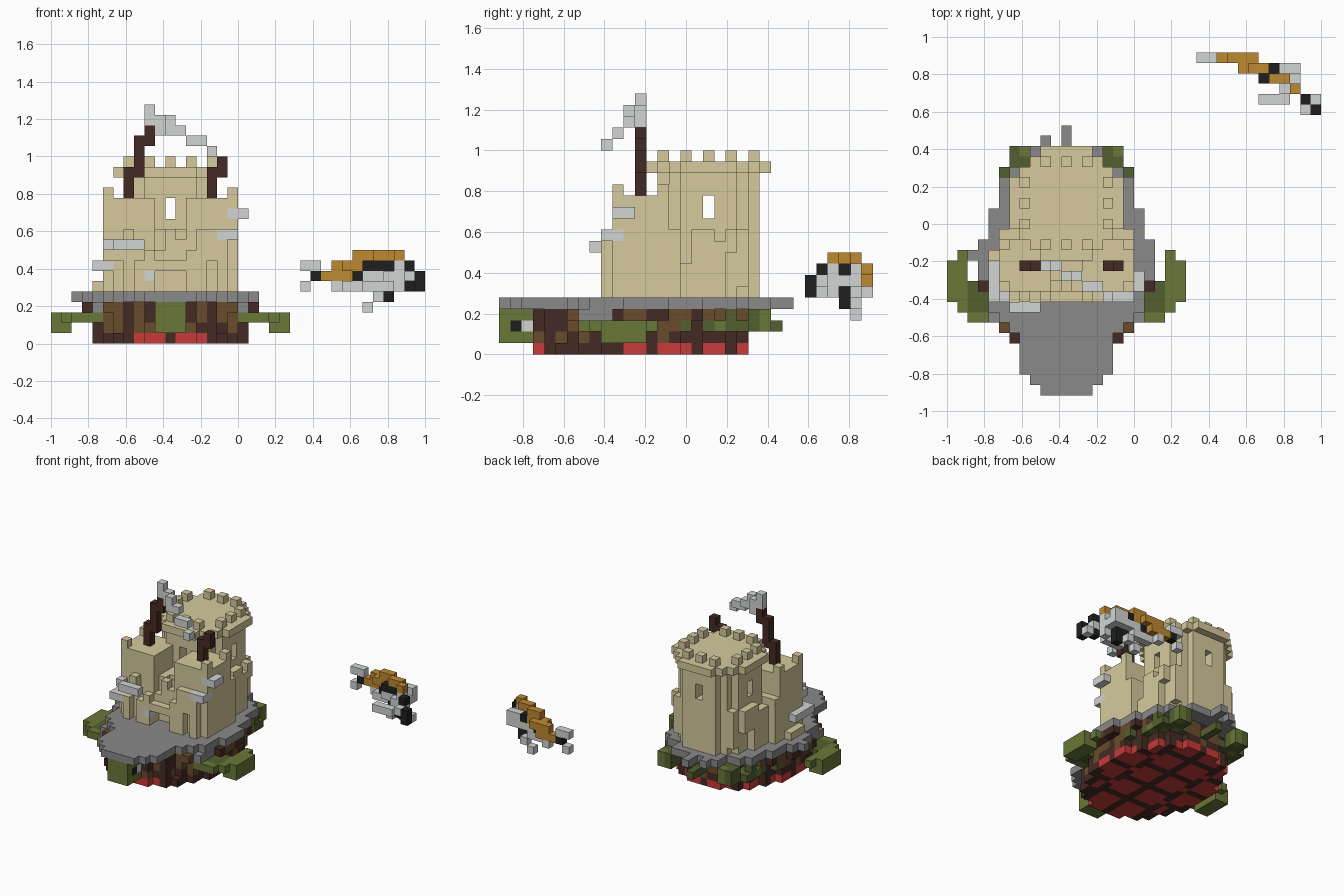
import bpy
import bmesh
import random
from itertools import product
from math import hypot

if "Cube" in bpy.data.objects:
    bpy.data.objects.remove(bpy.data.objects["Cube"], do_unlink=True)

random.seed(4)
UNIT = 1 / 18           # edge of one block
MID = 11                # column index of the symmetry plane
SPAN_Y = 33


def material(name, hex_code):
    rgb = [int(hex_code[n:n + 2], 16) / 255 for n in (0, 2, 4)]
    linear = [c / 12.92 if c < 0.04 else ((c + 0.055) / 1.055) ** 2.4 for c in rgb]
    mat = bpy.data.materials.new(name)
    mat.use_nodes = True
    mat.diffuse_color = (*linear, 1)
    mat.node_tree.nodes["Principled BSDF"].inputs["Base Color"].default_value = (*linear, 1)
    return mat


MATERIALS = {
    "sandstone": material("sandstone", "d6ca9d"),
    "slate": material("slate", "8a8a8a"),
    "pale_grey": material("pale_grey", "d2d5d5"),
    "dark_brown": material("dark_brown", "452a23"),
    "brown": material("brown", "6a4c2d"),
    "green": material("green", "6a7838"),
    "dark_green": material("dark_green", "53602f"),
    "red": material("red", "c93a3a"),
    "black": material("black", "1e1f1f"),
    "gold": material("gold", "be8830"),
}


def box(i0, i1, j0, j1, k0, k1):
    """Cells of a block with inclusive limits."""
    return set(product(range(i0, i1 + 1), range(j0, j1 + 1), range(k0, k1 + 1)))


def disc(ci, cj, ri, rj, k0, k1):
    """Cells of an elliptical drum centred on cell (ci, cj)."""
    reach_i, reach_j = int(ri), int(rj)
    return {c for c in box(ci - reach_i, ci + reach_i, cj - reach_j, cj + reach_j, k0, k1)
            if ((c[0] - ci) / ri) ** 2 + ((c[1] - cj) / rj) ** 2 <= 1}


def mirrored(cells):
    return cells | {(2 * MID - i, j, k) for i, j, k in cells}


def build(name, cells, colour):
    """Skin a set of cells; colour is a material name or a rule giving one."""
    rule = colour if callable(colour) else lambda cell: colour
    bm = bmesh.new()
    corners = {}
    slots = []

    def corner(p):
        if p not in corners:
            corners[p] = bm.verts.new((p[0] * UNIT - 1, (p[1] - SPAN_Y / 2) * UNIT, p[2] * UNIT))
        return corners[p]

    for cell in sorted(cells):
        shade = rule(cell)
        if shade not in slots:
            slots.append(shade)
        for axis, side in product(range(3), (0, 1)):
            near = list(cell)
            near[axis] += 2 * side - 1
            if tuple(near) in cells:
                continue
            u, v = (axis + 1) % 3, (axis + 2) % 3
            loop = []
            for du, dv in ((0, 0), (1, 0), (1, 1), (0, 1)):
                p = list(cell)
                p[axis] += side
                p[u] += du
                p[v] += dv
                loop.append(corner(tuple(p)))
            face = bm.faces.new(loop if side else loop[::-1])
            face.material_index = slots.index(shade)
    mesh = bpy.data.meshes.new(name)
    bm.to_mesh(mesh)
    bm.free()
    for shade in slots:
        mesh.materials.append(MATERIALS[shade])
    obj = bpy.data.objects.new(name, mesh)
    bpy.context.collection.objects.link(obj)


# Stone deck, narrow at the front and wide amidships
half_widths = [2, 3, 4, 4, 4, 4, 5, 6, 7, 7, 7, 8, 8, 8, 8, 7, 7, 7, 6, 6, 6, 5, 3, 3]
deck = set()
for j, w in enumerate(half_widths):
    deck |= box(MID - w, MID + w, j, j, 4, 4)
deck |= (box(2, 2, 13, 13, 4, 4) | box(9, 9, 24, 24, 4, 4) | box(MID, MID, 24, 25, 4, 4)
         | mirrored(box(18, 18, 7, 9, 3, 3)))
build("deck", deck, "slate")

# Plated shell: many-sided plates with dark seams
plates = [(MID + s * w, j + shift) for s in (-1, 1)
          for w, shift in ((2.2, 0), (6.2, 2.2)) for j in range(1, 26, 4)]


def seam(cell, width):
    near = sorted(hypot(cell[0] - a, cell[1] - b) for a, b in plates)
    return near[1] - near[0] < width


belly = disc(MID, 12, 7.6, 9.6, 0, 0)


def belly_colour(c):
    i, j, k = c
    if j < 12 and (i, j - 2, k) not in belly:       # front rim
        return "red" if 0 < abs(i - MID) < 4 else "dark_brown"
    return "dark_brown" if seam(c, 0.75) else "red"


def shell_colour(c):
    if c[2] == 1:
        return "brown" if (c[0] + c[1]) % 4 == 0 else "dark_brown"
    return "dark_brown" if seam(c, 1.2) else "brown"


build("belly_plates", belly, belly_colour)
upper = {c for c in disc(MID, 12, 8.6, 9.6, 3, 3) if (c[0], c[1], 4) in deck}
upper |= mirrored({(19, 10, 3), (17, 6, 3)})
lower = {c for c in disc(MID, 12, 7.6, 9.6, 1, 2) if abs(c[0] - MID) <= half_widths[c[1]]}
build("shell", upper | lower, shell_colour)


# Head with eyes
def head_colour(c):
    if c[0] != MID and c[2] == 2 and c[1] in (1, 2):
        return "black" if c[1] == 1 else "pale_grey"
    return "green"


build("head", box(10, 12, 0, 3, 1, 3), head_colour)

# Flippers and tail
front = (box(18, 20, 7, 7, 2, 2) | box(18, 21, 8, 8, 2, 2) | box(19, 22, 9, 9, 2, 2)
         | box(20, 20, 10, 10, 2, 2) | box(21, 22, 9, 12, 1, 2) | box(21, 21, 13, 13, 2, 2))
build("front_flippers", mirrored(front),
      lambda c: "dark_green" if abs(c[0] - MID) < 10 and c[1] > 7 else "green")
hind = (box(15, 16, 22, 23, 2, 3) | box(14, 17, 18, 21, 2, 2) | box(17, 17, 20, 20, 3, 3)
        | box(18, 18, 13, 16, 2, 2))
build("hind_flippers", mirrored(hind),
      lambda c: "green" if (c[0] + c[1]) % 3 == 0 else "dark_green")
build("tail", box(MID, MID, 21, 24, 2, 2), "dark_green")

# Shards lodged in the walls
shards = (box(4, 4, 9, 12, 7, 7) | box(5, 5, 9, 9, 7, 7) | box(6, 8, 8, 8, 9, 9)
          | box(5, 5, 9, 9, 9, 9) | box(9, 9, 9, 9, 6, 6) | box(16, 17, 9, 9, 10, 10)
          | box(17, 17, 10, 10, 10, 10) | box(18, 18, 10, 11, 12, 12) | box(17, 17, 10, 10, 12, 12))
build("wall_shards", shards, "pale_grey")

# Round keep with cross windows
keep = disc(MID, 18, 4.6, 4.6, 5, 15)
keep -= box(MID, MID, 13, 23, 12, 13) | box(6, 16, 18, 18, 12, 13)
build("keep", keep, "sandstone")
build("keep_roof", disc(MID, 18, 5.5, 5.5, 16, 16), "sandstone")
teeth = {(MID + s * 4, 18 + d, 17) for s in (-1, 1) for d in (-2, 0, 2)}
teeth |= {(MID + d, 18 + s * 4, 17) for s in (-1, 1) for d in (-2, 0, 2)}
build("keep_battlements", teeth, "sandstone")

# Two front turrets with corner merlons on slimmer cores
turret = disc(15, 12, 2.9, 2.9, 10, 13) | disc(15, 12, 2.3, 2.3, 5, 9)
turret |= {(17, 10, 14), (17, 14, 14)}
build("turrets", mirrored(turret) - shards, "sandstone")

# Rough lower walls: uneven stone columns, some standing and some hanging
footing = set()
for i, j, k in mirrored(disc(15, 12, 3.6, 3.6, 5, 5)) | disc(MID, 18, 5.6, 4.6, 5, 5):
    if 5 <= i <= 17:
        low, high = random.choice(((5, 7), (5, 9), (5, 10), (6, 10), (8, 10), (9, 10)))
        footing |= box(i, i, j, j, low, high)
for i, j in product(range(8, 15), range(9, 15)):
    footing |= box(i, i, j, j, 5, min(10, j - 2 + random.choice((0, 1, 2))))
footing |= mirrored(box(16, 17, 14, 15, 5, 10)) | box(4, 4, 11, 13, 5, 5)
footing -= box(10, 12, 9, 10, 5, 6) | shards | mirrored(turret) | keep
build("lower_walls", footing, "sandstone")

# Masts rising from the turrets
build("tall_mast", box(7, 7, 12, 12, 14, 16) | box(8, 8, 12, 12, 16, 19)
      | box(9, 9, 12, 12, 19, 20), "dark_brown")
build("short_mast", box(15, 15, 12, 12, 14, 16) | box(16, 16, 12, 12, 16, 17), "dark_brown")

# Drooping banner
build("banner", box(9, 9, 12, 12, 21, 22) | box(10, 10, 12, 12, 20, 21)
      | box(11, 11, 11, 11, 20, 21) | box(12, 12, 11, 11, 20, 20)
      | box(13, 14, 10, 10, 19, 19) | box(15, 15, 9, 9, 18, 18), "pale_grey")

# Flying creature: golden back, dark body, pale limbs
build("creature_back", box(29, 30, 31, 31, 8, 8) | box(31, 32, 30, 30, 8, 8)
      | box(33, 33, 29, 29, 8, 8) | box(27, 29, 32, 32, 7, 7) | box(26, 28, 32, 32, 6, 6)
      | box(28, 30, 31, 31, 7, 7), "gold")
build("creature_body", box(31, 31, 31, 31, 7, 7) | box(30, 30, 30, 30, 7, 7)
      | box(31, 32, 30, 30, 7, 7) | box(29, 29, 31, 31, 6, 6) | box(25, 25, 32, 32, 6, 6)
      | box(31, 32, 30, 30, 5, 5) | box(32, 32, 30, 30, 4, 4)
      | box(34, 34, 28, 28, 7, 7) | box(35, 35, 27, 27, 5, 6)
      | box(34, 34, 28, 28, 5, 5), "black")
build("creature_limbs", box(24, 25, 32, 32, 7, 7) | box(24, 24, 32, 32, 5, 5)
      | box(30, 32, 30, 31, 6, 6) | box(32, 32, 29, 29, 6, 6) | box(33, 33, 29, 31, 6, 6)
      | box(33, 33, 29, 29, 7, 7) | box(32, 33, 31, 31, 7, 7) | box(28, 30, 31, 31, 5, 5)
      | box(27, 27, 32, 32, 5, 5) | box(30, 32, 28, 28, 5, 5) | box(33, 33, 29, 29, 5, 5)
      | box(34, 34, 27, 28, 6, 6) | box(35, 35, 28, 28, 5, 5) | box(31, 31, 31, 31, 4, 4)
      | box(30, 30, 31, 31, 3, 3), "pale_grey")
